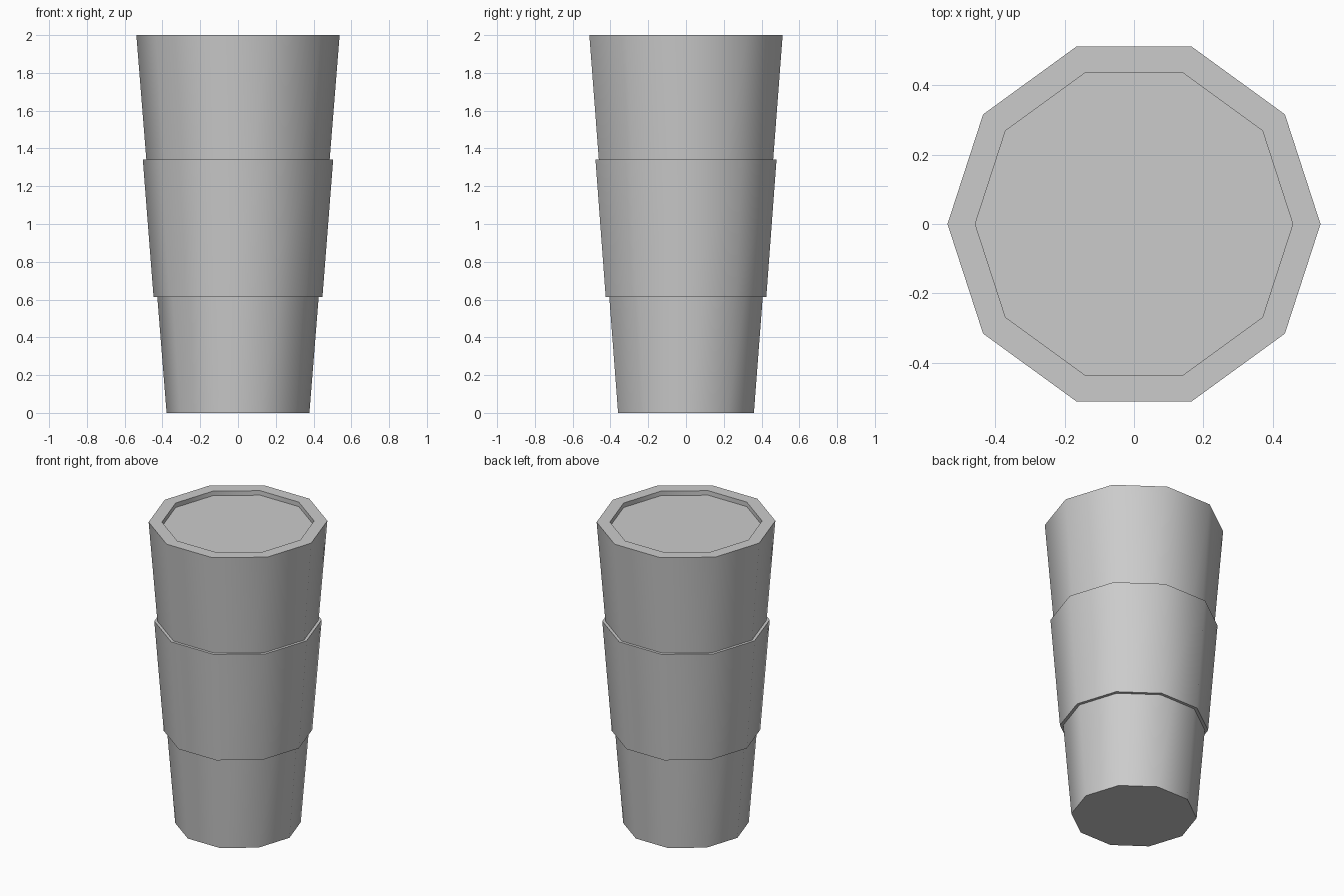
import bpy, bmesh, math

if "Cube" in bpy.data.objects:
    bpy.data.objects.remove(bpy.data.objects["Cube"])

SIDES = 10


def lathe(name, profile, closed=False):
    """Turn an (r, z) profile into a ten-sided body; open ends are capped."""
    bm = bmesh.new()
    rings = [[bm.verts.new((r * math.cos(2 * math.pi * i / SIDES),
                            r * math.sin(2 * math.pi * i / SIDES), z))
              for i in range(SIDES)] for r, z in profile]
    pairs = list(zip(rings, rings[1:]))
    if closed:
        pairs.append((rings[-1], rings[0]))
    else:
        bm.faces.new(rings[0][::-1])
        bm.faces.new(rings[-1])
    for a, b in pairs:
        for i in range(SIDES):
            j = (i + 1) % SIDES
            bm.faces.new((a[i], a[j], b[j], b[i]))
    bmesh.ops.recalc_face_normals(bm, faces=bm.faces[:])
    mesh = bpy.data.meshes.new(name)
    bm.to_mesh(mesh)
    bm.free()
    obj = bpy.data.objects.new(name, mesh)
    bpy.context.collection.objects.link(obj)
    bpy.ops.object.select_all(action='DESELECT')
    obj.select_set(True)
    bpy.context.view_layer.objects.active = obj
    bpy.ops.object.shade_smooth_by_angle(angle=math.radians(45))
    return obj


# Tapered cup with a thick rim and a shallow filled recess
lathe("cup", [(0.378, 0), (0.538, 2.0), (0.458, 2.0), (0.458, 1.97)])

# Sleeve band around the middle
lathe("sleeve", [(0.425, 0.613), (0.447, 0.613), (0.504, 1.342), (0.483, 1.342)],
      closed=True)
